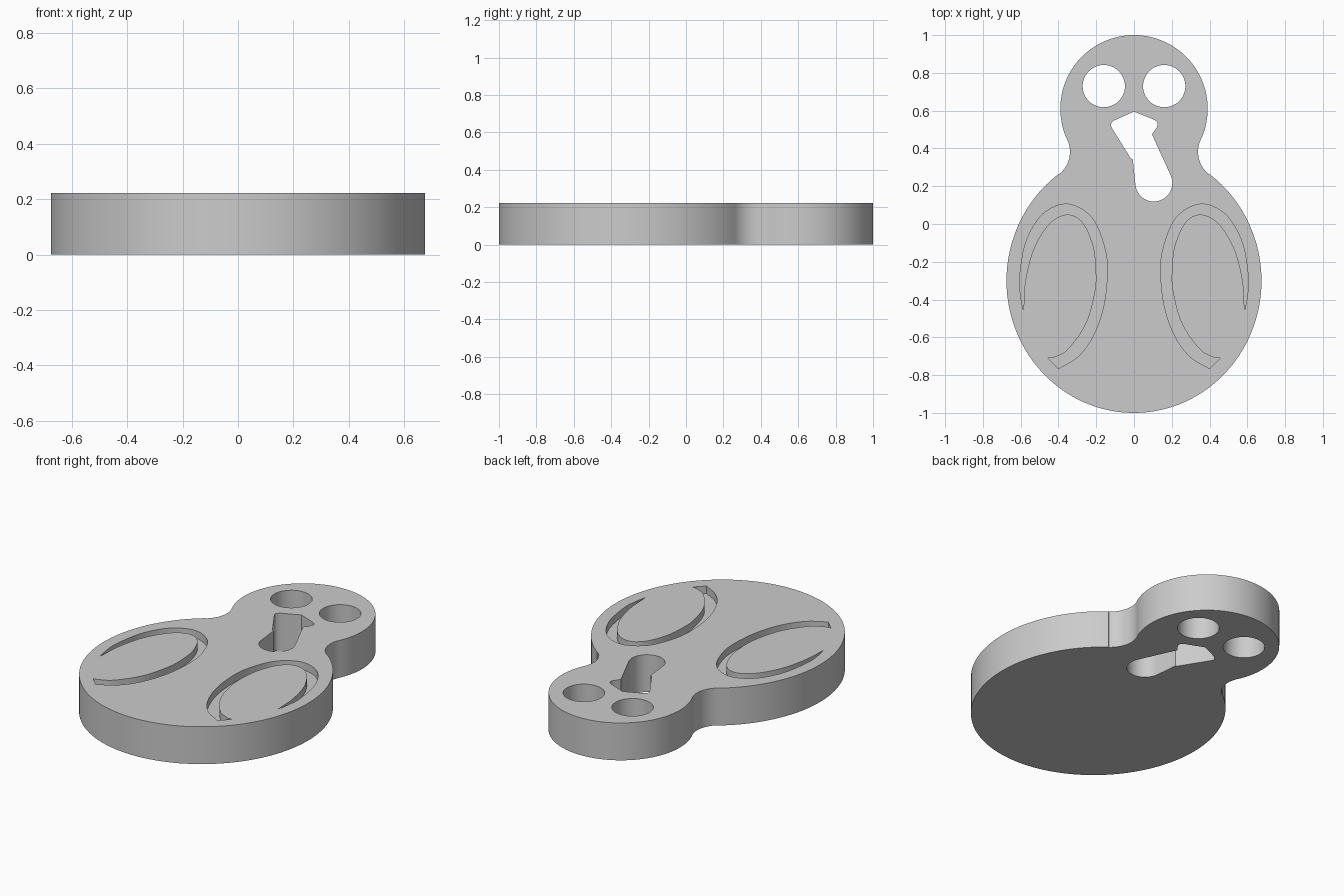
import bpy, bmesh
from math import sin, cos, radians
from mathutils import Vector

if "Cube" in bpy.data.objects:
    bpy.data.objects.remove(bpy.data.objects["Cube"], do_unlink=True)

THICK = 0.222
GROOVE = 0.045

grey = bpy.data.materials.new("plain grey")
grey.use_nodes = True
grey.diffuse_color = (0.6, 0.6, 0.6, 1)
grey.node_tree.nodes["Principled BSDF"].inputs["Base Color"].default_value = (0.6, 0.6, 0.6, 1)


def arc(cx, cy, rx, ry, start, end, steps):
    """Points along an elliptical arc, angles in degrees."""
    angles = [radians(start + (end - start) * i / steps) for i in range(steps + 1)]
    return [(cx + rx * cos(a), cy + ry * sin(a)) for a in angles]


def smooth(points, steps=6):
    """Catmull-Rom curve through the points."""
    p = [Vector(q) for q in points]
    p = [2 * p[0] - p[1]] + p + [2 * p[-1] - p[-2]]
    out = []
    for a, b, c, d in zip(p, p[1:], p[2:], p[3:]):
        for i in range(steps):
            t = i / steps
            out.append(0.5 * (2 * b + (c - a) * t + (2 * a - 5 * b + 4 * c - d) * t ** 2
                              + (3 * b - a - 3 * c + d) * t ** 3))
    return [tuple(v) for v in out] + [tuple(points[-1])]


def mirror(points):
    return [(-x, y) for x, y in reversed(points)]


def prism(name, outline, bottom, top):
    """Upright solid from a closed outline."""
    bm = bmesh.new()
    verts = [bm.verts.new((x, y, bottom)) for x, y in outline]
    bmesh.ops.remove_doubles(bm, verts=verts, dist=0.0005)
    base = bm.faces.new([v for v in verts if v.is_valid])
    side = bmesh.ops.extrude_face_region(bm, geom=[base])
    moved = [g for g in side["geom"] if isinstance(g, bmesh.types.BMVert)]
    bmesh.ops.translate(bm, verts=moved, vec=(0, 0, top - bottom))
    bmesh.ops.recalc_face_normals(bm, faces=bm.faces)
    mesh = bpy.data.meshes.new(name)
    bm.to_mesh(mesh)
    bm.free()
    mesh.materials.append(grey)
    obj = bpy.data.objects.new(name, mesh)
    bpy.context.collection.objects.link(obj)
    return obj


# Body outline: round belly, concave neck, round head
right_half = (arc(0, -0.3, 0.675, 0.7, -90, 53.7, 60)
              + arc(0.49, 0.382, 0.151, 0.151, 232, 155, 14)
              + arc(0, 0.61, 0.39, 0.39, -25, 90, 40)[1:])
body = prism("penguin_plate", right_half + mirror(right_half)[1:-1], 0, THICK)

# Eye holes
cutters = [prism("eye_cutter", arc(s * 0.16, 0.73, 0.112, 0.112, 0, 360, 48)[:-1], -0.1, 0.4)
           for s in (-1, 1)]

# Beak hole with a rounded tongue-shaped lower end
beak = ([(0, 0.595), (0.1, 0.555)]
        + smooth([(0.1, 0.555), (0.122, 0.54), (0.122, 0.515), (0.095, 0.475)], 4)
        + arc(0.105, 0.217, 0.098, 0.098, 25, -170, 28)
        + [(-0.006, 0.34), (-0.02, 0.352), (-0.115, 0.505)]
        + smooth([(-0.115, 0.505), (-0.123, 0.527), (-0.108, 0.547)], 4))
cutters.append(prism("beak_cutter", beak, -0.1, 0.4))

# Wing grooves: crescent bands cut into the top
outer = smooth([(0.585, -0.46), (0.6, -0.38), (0.605, -0.28), (0.57, -0.09), (0.48, 0.055),
                (0.35, 0.105), (0.225, 0.035), (0.157, -0.12), (0.142, -0.26), (0.162, -0.44),
                (0.22, -0.6), (0.3, -0.705), (0.4, -0.765)])
inner = smooth([(0.43, -0.71), (0.35, -0.665), (0.255, -0.53), (0.208, -0.37), (0.2, -0.26),
                (0.215, -0.12), (0.27, 0.005), (0.35, 0.05), (0.445, 0.005), (0.53, -0.13),
                (0.575, -0.3), (0.585, -0.455)])
wing = outer + [(0.455, -0.71)] + inner
for outline in (wing, mirror(wing)):
    cutters.append(prism("wing_cutter", outline, THICK - GROOVE, 0.4))

# Cut everything out, then drop the helpers
bpy.context.view_layer.objects.active = body
for cutter in cutters:
    cutter.hide_render = True
    cut = body.modifiers.new("cut", "BOOLEAN")
    cut.operation = "DIFFERENCE"
    cut.solver = "EXACT"
    cut.object = cutter
    bpy.ops.object.modifier_apply(modifier=cut.name)
    bpy.data.objects.remove(cutter, do_unlink=True)

bpy.ops.object.select_all(action="DESELECT")
body.select_set(True)
bpy.ops.object.shade_smooth_by_angle(angle=radians(30))
